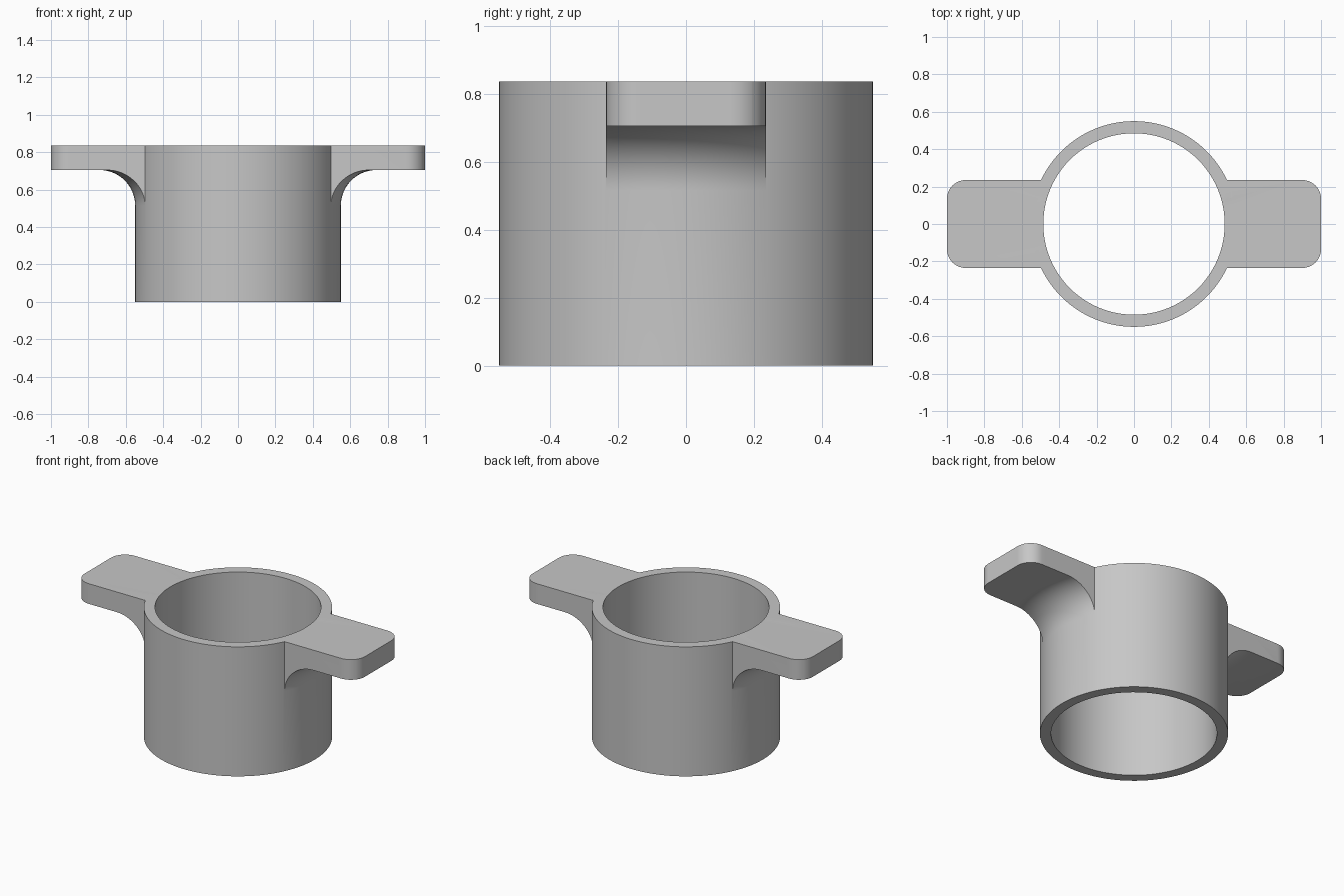
import bpy, bmesh, math

if "Cube" in bpy.data.objects:
    bpy.data.objects.remove(bpy.data.objects["Cube"], do_unlink=True)

OUTER, INNER, HEIGHT = 0.55, 0.485, 0.835
PLATE_Z, FILLET = 0.705, 0.19
HALF_WIDTH, CORNER = 0.235, 0.1
SEGMENTS = 96

grey = bpy.data.materials.new("grey plastic")
grey.use_nodes = True
colour = (0.57, 0.57, 0.57, 1)
grey.diffuse_color = colour
grey.node_tree.nodes["Principled BSDF"].inputs["Base Color"].default_value = colour


def finish(bm, name):
    bmesh.ops.recalc_face_normals(bm, faces=bm.faces)
    mesh = bpy.data.meshes.new(name)
    bm.to_mesh(mesh)
    bm.free()
    mesh.materials.append(grey)
    obj = bpy.data.objects.new(name, mesh)
    bpy.context.collection.objects.link(obj)
    return obj


def lathe(name, profile):
    """Revolve a closed (radius, z) profile around the z axis."""
    bm = bmesh.new()
    rings = []
    for i in range(SEGMENTS):
        a = math.tau * i / SEGMENTS
        rings.append([bm.verts.new((r * math.cos(a), r * math.sin(a), z)) for r, z in profile])
    for i, ring in enumerate(rings):
        after = rings[(i + 1) % SEGMENTS]
        for j in range(len(profile)):
            k = (j + 1) % len(profile)
            bm.faces.new((ring[j], after[j], after[k], ring[k]))
    return finish(bm, name)


def combine(target, other, operation):
    mod = target.modifiers.new(operation.lower(), 'BOOLEAN')
    mod.operation, mod.solver, mod.object = operation, 'EXACT', other
    bpy.context.view_layer.objects.active = target
    bpy.ops.object.modifier_apply(modifier=mod.name)
    bpy.data.objects.remove(other, do_unlink=True)


# Open tube
body = lathe("collar_with_wings", [(INNER, 0), (OUTER, 0), (OUTER, HEIGHT), (INNER, HEIGHT)])

# Flange that curves out of the tube wall
mid = (OUTER + INNER) / 2
arc = []
for i in range(17):
    a = math.pi / 2 * i / 16
    arc.append((OUTER + FILLET * (1 - math.cos(a)), PLATE_Z - FILLET * (1 - math.sin(a))))
wings = lathe("wings", [(mid, HEIGHT), (mid, arc[0][1])] + arc + [(1.2, PLATE_Z), (1.2, HEIGHT)])

# Rounded strip that trims the flange to two wings
bm = bmesh.new()
outline = []
for q, (sx, sy) in enumerate([(1, 1), (-1, 1), (-1, -1), (1, -1)]):
    for i in range(11):
        a = math.pi / 2 * (q + i / 10)
        outline.append(bm.verts.new((sx * (1 - CORNER) + CORNER * math.cos(a),
                                     sy * (HALF_WIDTH - CORNER) + CORNER * math.sin(a), 0.2)))
base = bm.faces.new(outline)
top = bmesh.ops.extrude_face_region(bm, geom=[base])["geom"]
bmesh.ops.translate(bm, vec=(0, 0, 1), verts=[v for v in top if isinstance(v, bmesh.types.BMVert)])
trim = finish(bm, "wing_trim")

combine(wings, trim, 'INTERSECT')
combine(body, wings, 'UNION')

# Smooth curved walls, keep crisp rims
bpy.ops.object.select_all(action='DESELECT')
body.select_set(True)
bpy.context.view_layer.objects.active = body
bpy.ops.object.shade_smooth_by_angle(angle=math.radians(30))
